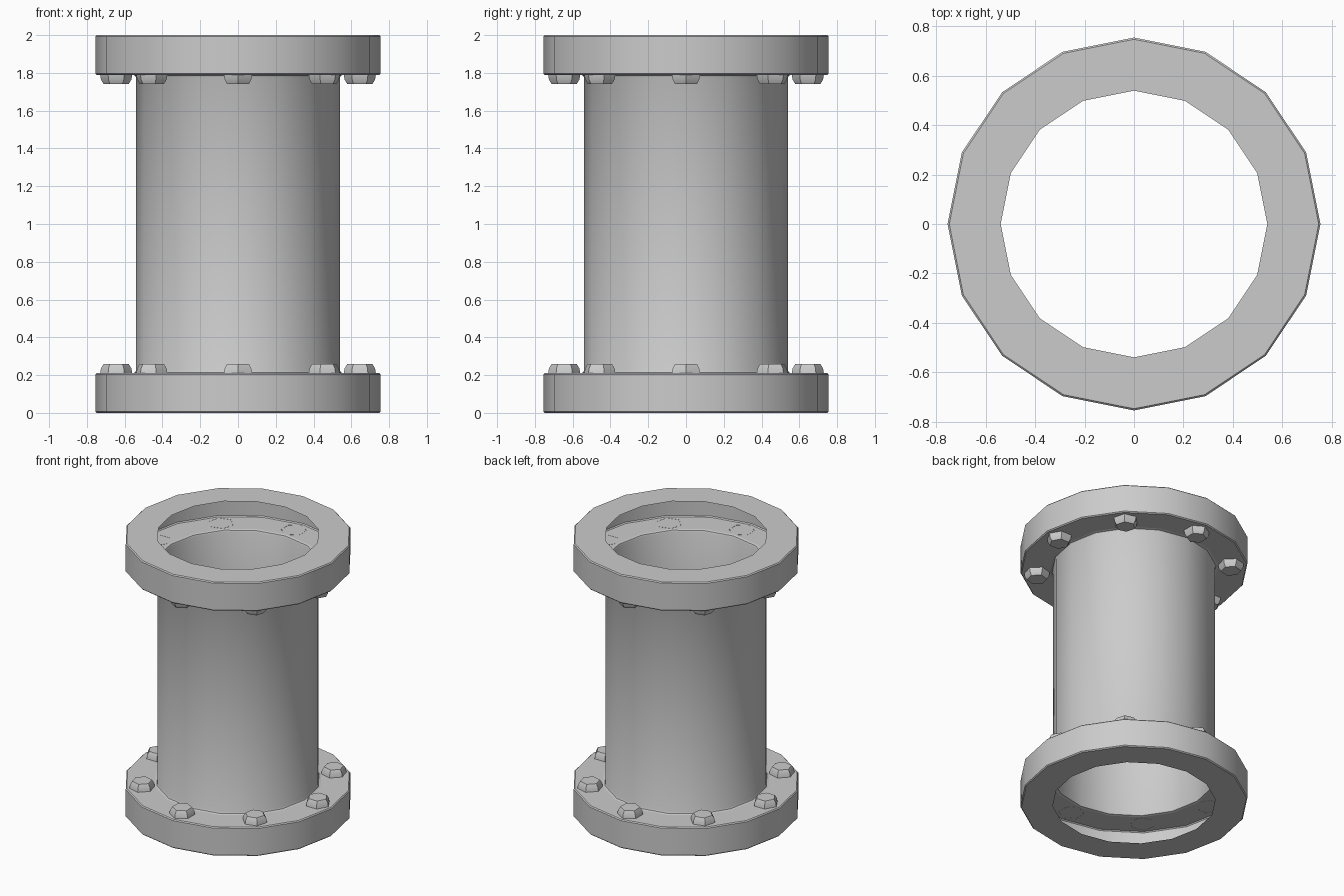
import bpy
import math

if "Cube" in bpy.data.objects:
    bpy.data.objects.remove(bpy.data.objects["Cube"])

SIDES = 16


def lathe(name, profile, sides, centre=(0, 0), turn=0.0, cap=False, flip=False):
    """Turn (radius, z) points listed bottom to top on the outside; flip mirrors about z = 1."""
    verts, faces = [], []
    for r, z in profile:
        for i in range(sides):
            a = turn + 2 * math.pi * i / sides
            verts.append((centre[0] + r * math.cos(a), centre[1] + r * math.sin(a),
                          2 - z if flip else z))
    for k in range(len(profile) - 1):
        for i in range(sides):
            j = (i + 1) % sides
            faces.append((k * sides + i, k * sides + j,
                          (k + 1) * sides + j, (k + 1) * sides + i))
    if cap:
        start = (len(profile) - 1) * sides
        faces.append(tuple(range(start, start + sides)))
    if flip:
        faces = [f[::-1] for f in faces]
    mesh = bpy.data.meshes.new(name)
    mesh.from_pydata(verts, [], faces)
    obj = bpy.data.objects.new(name, mesh)
    bpy.context.collection.objects.link(obj)
    bpy.context.view_layer.objects.active = obj
    obj.select_set(True)
    bpy.ops.object.shade_smooth_by_angle(angle=math.radians(30))
    obj.select_set(False)
    return obj


# Open pipe with a small weld fillet at each end
lathe("pipe", [(0.56, 0.21), (0.545, 0.214), (0.54, 0.225),
               (0.54, 1.775), (0.545, 1.786), (0.56, 1.79)], SIDES)

# Hollow flange shell: end face, bevelled rim, inner ledge (no bore wall)
flange = [(0.54, 0.0), (0.748, 0.0), (0.755, 0.007),
          (0.755, 0.203), (0.748, 0.21), (0.56, 0.21)]
# Hexagonal bolt head with chamfered top
bolt = [(0.085, 0.209), (0.081, 0.235), (0.066, 0.26)]

for label, flip in (("bottom", False), ("top", True)):
    lathe(label + "_flange", flange, SIDES, flip=flip)
    for n in range(8):
        a = n * math.pi / 4
        lathe(f"{label}_bolt_{n + 1}", bolt, 6,
              (0.645 * math.cos(a), 0.645 * math.sin(a)), a, cap=True, flip=flip)
